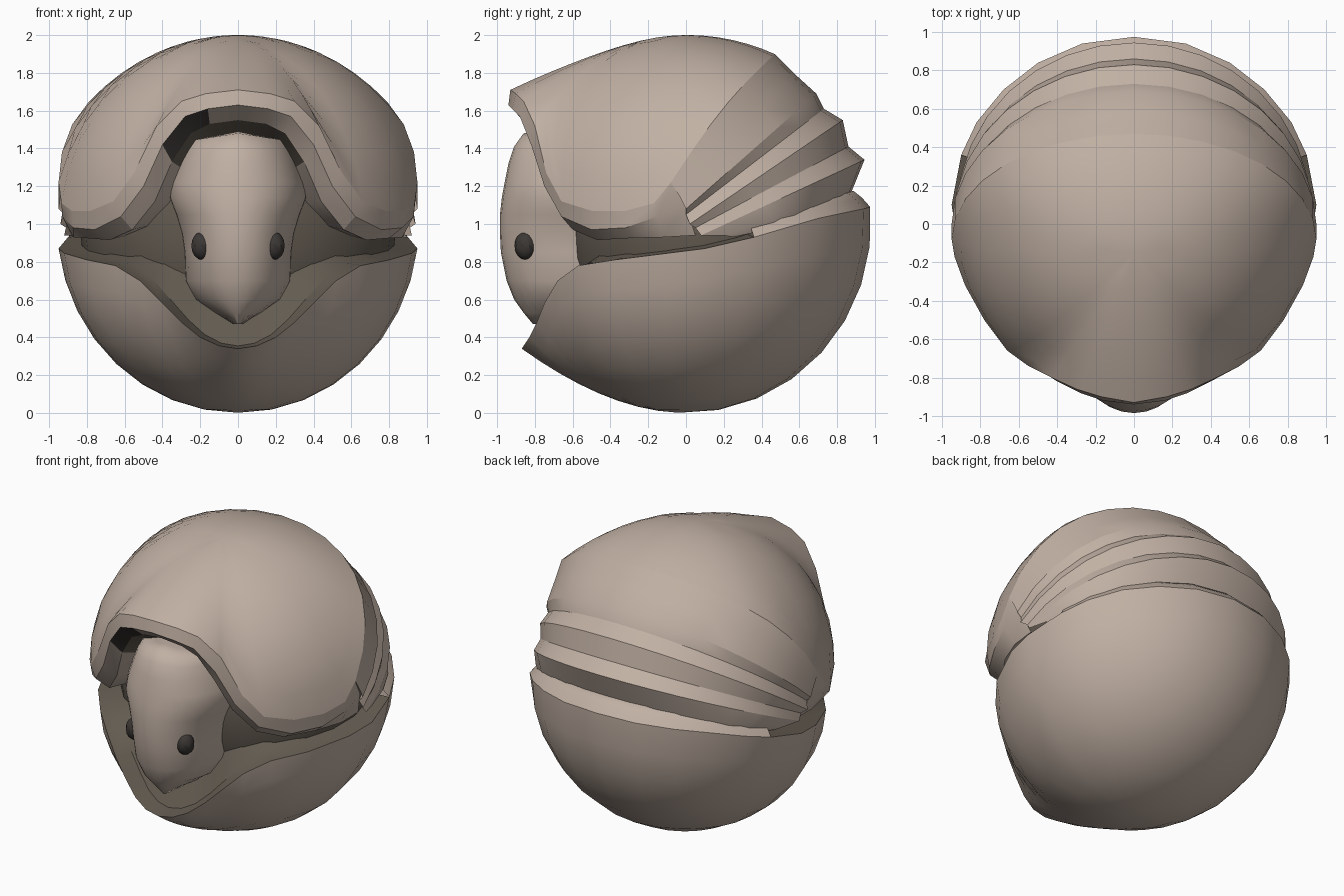
import bpy, bmesh, math
from mathutils import Vector

cube = bpy.data.objects.get("Cube")
if cube:
    bpy.data.objects.remove(cube, do_unlink=True)


def material(name, rgb):
    m = bpy.data.materials.new(name)
    m.use_nodes = True
    m.diffuse_color = (*rgb, 1)
    m.node_tree.nodes["Principled BSDF"].inputs["Base Color"].default_value = (*rgb, 1)
    return m


tan = material("warm_taupe", (0.535, 0.437, 0.37))
olive = material("dark_olive", (0.125, 0.105, 0.082))
black = material("eye_dark", (0.045, 0.039, 0.036))
CENTRE = Vector((0, 0, 1))


def finish(name, bm, mat, angle=35):
    bmesh.ops.remove_doubles(bm, verts=bm.verts, dist=0.0005)
    bmesh.ops.recalc_face_normals(bm, faces=bm.faces)
    me = bpy.data.meshes.new(name)
    bm.to_mesh(me)
    bm.free()
    ob = bpy.data.objects.new(name, me)
    bpy.context.collection.objects.link(ob)
    me.materials.append(mat)
    bpy.ops.object.select_all(action='DESELECT')
    bpy.context.view_layer.objects.active = ob
    ob.select_set(True)
    bpy.ops.object.shade_smooth_by_angle(angle=math.radians(angle))
    return ob


def loft(name, rows, mat, closed=False, angle=35, cap=False):
    """Skin a list of equally long rows of points."""
    bm = bmesh.new()
    grid = [[bm.verts.new(p) for p in row] for row in rows]
    n = len(rows[0])
    for a, b in zip(grid, grid[1:]):
        for i in range(n if closed else n - 1):
            j = (i + 1) % n
            bm.faces.new((a[i], a[j], b[j], b[i]))
    if cap:
        bm.faces.new(grid[0])
        bm.faces.new(grid[-1])
    return finish(name, bm, mat, angle)


def flip(p):
    return Vector((-p[0], p[1], p[2]))


def both_sides(half):
    """Open row from the +x end through the middle (first point) to the -x end."""
    half = [Vector(p) for p in half]
    return half[::-1] + [flip(p) for p in half[1:]]


def ring(half):
    """Closed ring from a half that starts and ends on the centre plane."""
    half = [Vector(p) for p in half]
    return half + [flip(p) for p in half[-2:0:-1]]


def dome(name, pole, edge, radii, power, mat, steps=8):
    """Rounded cap swept from a pole to an edge ring."""
    def reach(u):
        return 1 / Vector([c / r for c, r in zip(u, radii)]).length

    pole = Vector(pole).normalized()
    rows = []
    for k in range(steps + 1):
        t = k / steps
        row = []
        for p in edge:
            d = p - CENTRE
            u = pole.slerp(d.normalized(), t)
            row.append(CENTRE + u * (reach(u) + (d.length - reach(d.normalized())) * t ** power))
        rows.append(row)
    return loft(name, rows, mat, closed=True, angle=50)


def fan_arc(py, pz, ay, az, width=0.95, bulge=0, n=8):
    """Half of an arch from its side pivot to its apex."""
    pts = []
    for k in range(n + 1):
        a = math.pi / 2 * k / n
        s = math.sin(a)
        pts.append(Vector((width * math.cos(a), py + (ay - py) * s,
                           pz + (az - pz) * s + bulge * math.sin(math.pi * s))))
    return pts


# Upper shell with hooded front edge
hood_edge = [(0, -.93, 1.71), (.17, -.90, 1.69), (.3, -.86, 1.65), (.43, -.8, 1.52), (.55, -.74, 1.27),
             (.66, -.66, 1.12), (.78, -.5, 1.07), (.88, -.32, 1.07), (.935, -.17, 1.11), (.95, -.08, 1.22)]
back_edge = fan_arc(-.08, 1.22, .47, 1.9, bulge=.05)
dome("upper_shell", (0, -.15, 1), ring(hood_edge + back_edge[1:]), (.965, .98, 1), 2.6, tan)

# Hood lip: outer bevel, then the fold inward
lip_mid = [(0, -.94, 1.63), (.16, -.92, 1.61), (.28, -.88, 1.57), (.40, -.82, 1.42), (.50, -.75, 1.20),
           (.62, -.66, 1.04), (.76, -.5, .97), (.87, -.32, .98), (.93, -.15, 1.04), (.93, 0, 1.10)]
lip_in = [(0, -.83, 1.55), (.15, -.82, 1.53), (.25, -.80, 1.48), (.35, -.76, 1.33), (.44, -.69, 1.12),
          (.56, -.6, .97), (.68, -.47, .915), (.80, -.3, .925), (.87, -.12, .93), (.88, .05, .94)]
lip_deep = [Vector(p).lerp(Vector((0, .1, 1.1)), .3) for p in lip_in]
lip = loft("hood_lip", [both_sides(r) for r in (hood_edge, lip_mid, lip_in)], tan, angle=25)
lining = loft("hood_lining", [both_sides(r) for r in (lip_in, lip_deep)], tan)

# Dark roof of the hood, and the dark notch on its right
lining.data.materials.append(olive)
for f in lining.data.polygons:
    f.material_index = int(f.center.z > 1.35)
lip.data.materials.append(black)
faces = lip.data.polygons
for f in faces:
    if f.index >= len(faces) // 2 and -.45 < f.center.x < -.15 and f.center.z > 1.3:
        f.material_index = 1

# Overlapping back plates fanning out from the side pivots
arches = [(-.08, 1.22, .47, 1.9, .95, .05), (-.03, 1.14, .58, 1.79, .95, .02), (0, 1.08, .69, 1.69, .95),
          (.0, 1.05, .73, 1.61, .92), (.02, 1.0, .83, 1.55, .94), (.05, .98, .86, 1.41, .91),
          (.08, .94, .945, 1.34, .92), (.2, .94, .88, 1.18, .89), (.25, .93, .83, 1.06, .86)]
loft("back_plates", [both_sides(fan_arc(*a)[::-1]) for a in arches], tan, angle=22)

# Lower bowl with its front rim folded inward
rim_front = [(0, -.87, .34), (.1, -.86, .355), (.2, -.83, .4), (.3, -.79, .48), (.4, -.75, .58), (.52, -.68, .70),
             (.65, -.57, .78), (.8, -.38, .81), (.92, -.1, .845), (.95, .1, .87), (.9, .36, .93)]
rim_back = [(0, .975, 1.09), (.27, .94, 1.08), (.5, .84, 1.06), (.68, .70, 1.03), (.82, .53, .98), (.9, .36, .93)]
dome("lower_bowl", (0, -.04, -1), ring(rim_front + rim_back[-2::-1]), (.96, .98, 1), 3, tan)
fold = [Vector(p).lerp(Vector((0, .1, p[2] + .12)), .12) for p in rim_front]
deep = [Vector(p).lerp(Vector((0, -.1, 1.1)), .34) for p in rim_front]
loft("bowl_lining", [both_sides(r) for r in (rim_front, fold, deep)], olive)

# Rounded shoulder rolling under the back plates
shoulder = [[(x * s, y * s, z + h) for x, y, z in rim_back] for s, h in ((1, 0), (.955, .05), (.91, .085), (.82, .07))]
loft("bowl_shoulder", [both_sides(r) for r in shoulder], tan, angle=60)

# Inner body filling the cavity
bm = bmesh.new()
bmesh.ops.create_uvsphere(bm, u_segments=24, v_segments=14, radius=1)
for v in bm.verts:
    v.co = Vector((v.co.x * .84, v.co.y * .73 + .09, v.co.z * .82 + 1))
finish("inner_body", bm, olive)

# Head: height, half width, front of the face, rise of the middle
levels = [(.47, .03, -.81, 0), (.53, .13, -.86, 0), (.6, .23, -.91, 0), (.7, .28, -.95, 0), (.85, .285, -.98, 0),
          (.95, .30, -.985, 0), (1.05, .33, -.985, 0), (1.14, .365, -.975, 0), (1.22, .355, -.96, 0),
          (1.32, .32, -.94, 0), (1.39, .295, -.91, .02), (1.44, .27, -.86, .04), (1.45, .2, -.78, .04)]
rows = []
for z, w, y, rise in levels:
    row = []
    for k in range(17):
        a = math.pi * k / 16
        row.append((w * math.cos(a), -.45 + (y + .45) * math.sin(a) ** .78, z + rise * (1 - abs(math.cos(a)))))
    rows.append(row)
loft("head", rows, tan, closed=True, angle=50, cap=True)

# Eyes, sunk into the face
for side, name in ((1, "left_eye"), (-1, "right_eye")):
    bm = bmesh.new()
    bmesh.ops.create_uvsphere(bm, u_segments=10, v_segments=8, radius=1)
    for v in bm.verts:
        v.co = Vector((side * .19 + v.co.x * .06, -.848 + v.co.y * .06, .885 + v.co.z * .075))
    finish(name, bm, black)
